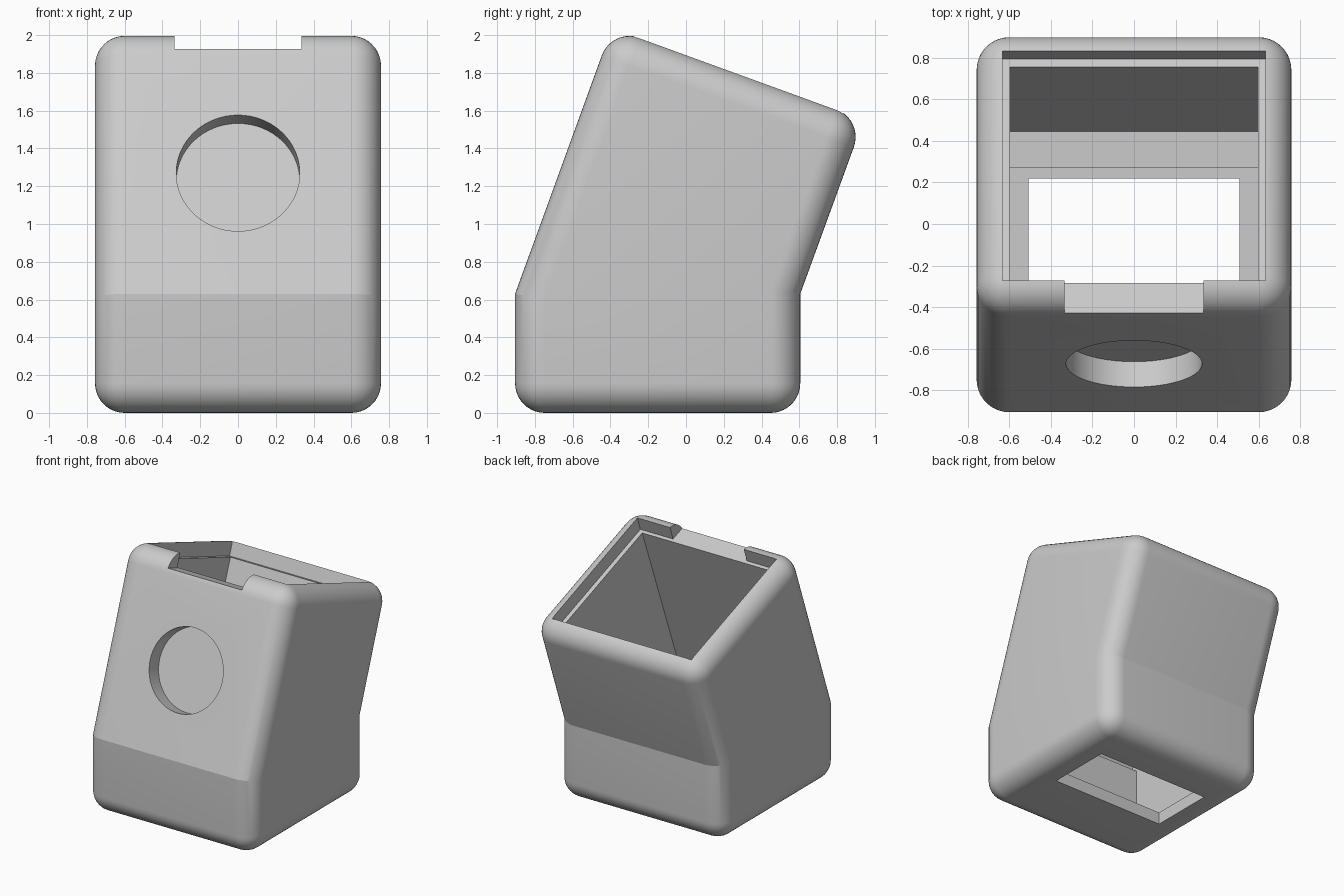
import bpy, bmesh, math
from mathutils import Matrix, Vector

old = bpy.data.objects.get("Cube")
if old:
    bpy.data.objects.remove(old, do_unlink=True)

TILT = math.radians(20)
S, C = math.sin(TILT), math.cos(TILT)
TOP_Y, TOP_Z = -0.392, 2.04      # sharp top front corner of the leaning half


def lean(u, d):
    """Side-plane point: u back along the sloped top, d down from it."""
    return (TOP_Y + u * C - d * S, TOP_Z - u * S - d * C)


def add_object(name, bm):
    mesh = bpy.data.meshes.new(name)
    bmesh.ops.recalc_face_normals(bm, faces=bm.faces)
    bm.to_mesh(mesh)
    bm.free()
    obj = bpy.data.objects.new(name, mesh)
    bpy.context.scene.collection.objects.link(obj)
    return obj


def prism(profile, half_width):
    """Extrude a (y, z) profile across x."""
    bm = bmesh.new()
    face = bm.faces.new([bm.verts.new((-half_width, y, z)) for y, z in profile])
    grown = bmesh.ops.extrude_face_region(bm, geom=[face])["geom"]
    verts = [g for g in grown if isinstance(g, bmesh.types.BMVert)]
    bmesh.ops.translate(bm, verts=verts, vec=(2 * half_width, 0, 0))
    return bm


def box_profile(y0, y1, z0, z1):
    return [(y0, z0), (y1, z0), (y1, z1), (y0, z1)]


def lean_box(u0, u1, d0, d1):
    return [lean(u0, d1), lean(u1, d1), lean(u1, d0), lean(u0, d0)]


# Shell: bent side profile, rounded everywhere except across the two bends
KINK = 0.63
bm = prism([(-0.905, 0), (0.605, 0), (0.605, KINK), lean(1.42, 0),
            lean(0, 0), (-0.905, KINK)], 0.757)
rounded = [e for e in bm.edges
           if not all(abs(v.co.z - KINK) < 0.01 for v in e.verts)]
bmesh.ops.bevel(bm, geom=rounded, offset=0.157, segments=10, profile=0.5,
                affect='EDGES', clamp_overlap=True)
housing = add_object("housing", bm)

# Round blind recess in the leaning front
bm = bmesh.new()
axis = Vector((0, C, -S))
y, z = lean(0, 0.82)
bmesh.ops.create_cone(bm, cap_ends=True, segments=64, radius1=0.327,
                      radius2=0.327, depth=0.26,
                      matrix=Matrix.Translation((0, y, z))
                      @ axis.to_track_quat('Z', 'Y').to_matrix().to_4x4())
round_recess = add_object("round_recess_cutter", bm)

# Hollow interior, lid seat, front notch and floor opening
inner = [(-0.745, 0.657), (0.445, 0.657), lean(1.265, -0.2), lean(0.162, -0.2)]
cutters = [
    round_recess,
    add_object("upper_cavity_cutter", prism(inner, 0.597)),
    add_object("lower_cavity_cutter",
               prism(box_profile(-0.68, 0.27, 0.1, 0.7), 0.596)),
    add_object("lid_seat_cutter", prism(lean_box(0.13, 1.305, -0.2, 0.12), 0.632)),
    add_object("notch_cutter", prism(lean_box(-0.2, 0.2, -0.2, 0.12), 0.335)),
    add_object("floor_opening_cutter",
               prism(box_profile(-0.31, 0.22, -0.2, 0.2), 0.507)),
]
for cutter in cutters:
    cutter.hide_render = True
    mod = housing.modifiers.new(cutter.name, 'BOOLEAN')
    mod.operation = 'DIFFERENCE'
    mod.solver = 'EXACT'
    mod.object = cutter

# Bake the cuts and drop the cutters
graph = bpy.context.evaluated_depsgraph_get()
baked = bpy.data.meshes.new_from_object(housing.evaluated_get(graph))
housing.modifiers.clear()
housing.data = baked
for cutter in cutters:
    bpy.data.objects.remove(cutter, do_unlink=True)

# Plain grey plastic
grey = bpy.data.materials.new("grey_plastic")
grey.use_nodes = True
colour = (0.6, 0.6, 0.6, 1)
grey.diffuse_color = colour
grey.node_tree.nodes["Principled BSDF"].inputs["Base Color"].default_value = colour
housing.data.materials.clear()
housing.data.materials.append(grey)

bpy.ops.object.select_all(action='DESELECT')
housing.select_set(True)
bpy.context.view_layer.objects.active = housing
bpy.ops.object.shade_smooth_by_angle(angle=math.radians(15))
